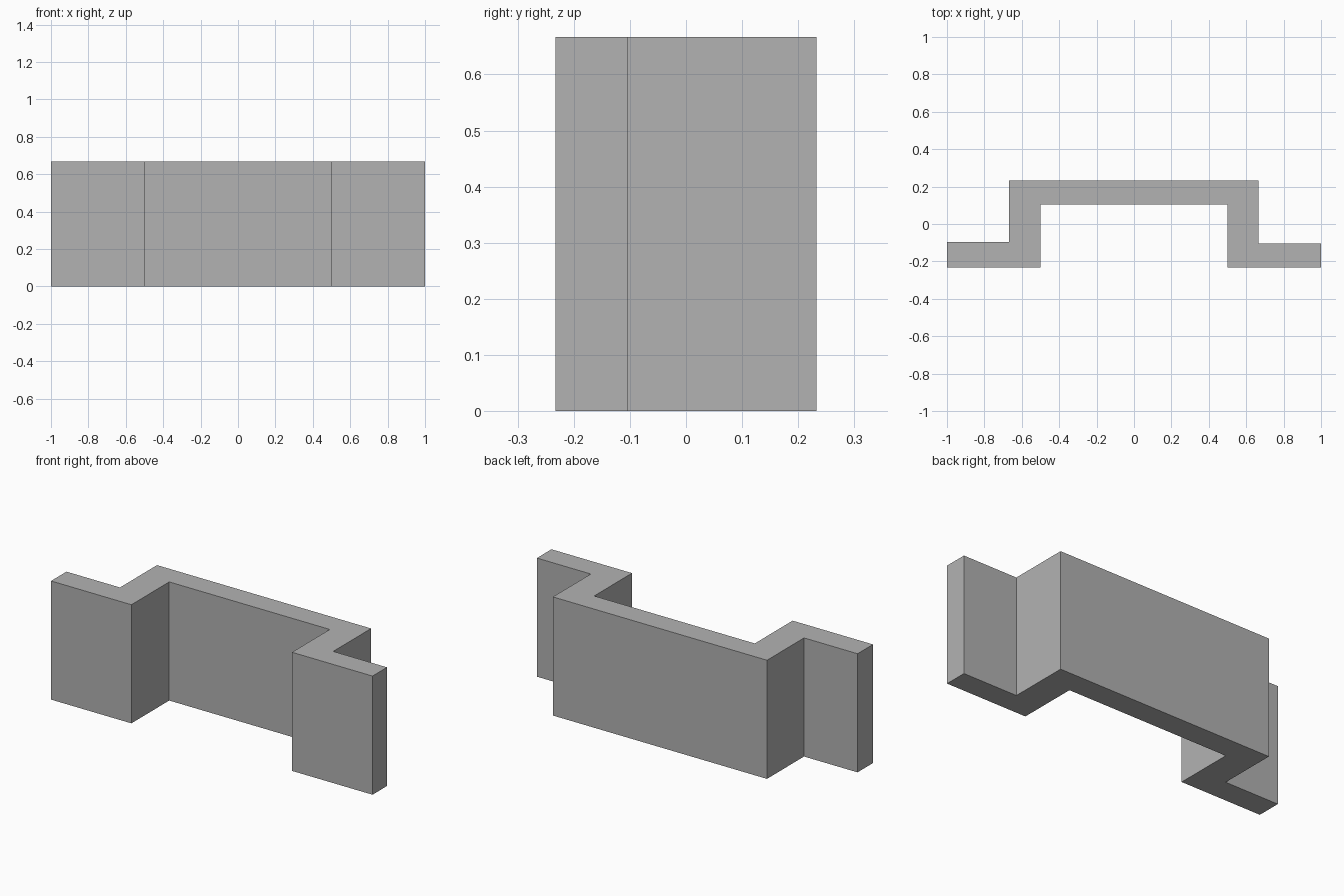
import bpy
import bmesh

cube = bpy.data.objects.get("Cube")
if cube:
    bpy.data.objects.remove(cube, do_unlink=True)

# Plain grey material
grey = bpy.data.materials.new("plain_grey")
grey.use_nodes = True
colour = (0.448, 0.448, 0.448, 1.0)
grey.diffuse_color = colour
grey.node_tree.nodes["Principled BSDF"].inputs["Base Color"].default_value = colour

HEIGHT = 0.667
FRONT, BACK = -0.233, 0.233

# Stepped wall outline, anticlockwise from the front right wing
outline = [
    (-1.0, FRONT), (-0.5, FRONT), (-0.5, 0.103), (0.499, 0.103),
    (0.499, FRONT), (1.0, FRONT), (1.0, -0.104), (0.665, -0.104),
    (0.665, BACK), (-0.667, BACK), (-0.667, -0.096), (-1.0, -0.096),
]

# Raise the outline into a solid wall
bm = bmesh.new()
base = bm.faces.new([bm.verts.new((x, y, 0)) for x, y in outline])
raised = bmesh.ops.extrude_face_region(bm, geom=[base], use_keep_orig=True)
top = [v for v in raised["geom"] if isinstance(v, bmesh.types.BMVert)]
bmesh.ops.translate(bm, verts=top, vec=(0, 0, HEIGHT))
bmesh.ops.recalc_face_normals(bm, faces=bm.faces)

mesh = bpy.data.meshes.new("stepped_wall")
bm.to_mesh(mesh)
bm.free()
mesh.materials.append(grey)
wall = bpy.data.objects.new("stepped_wall", mesh)
bpy.context.collection.objects.link(wall)
